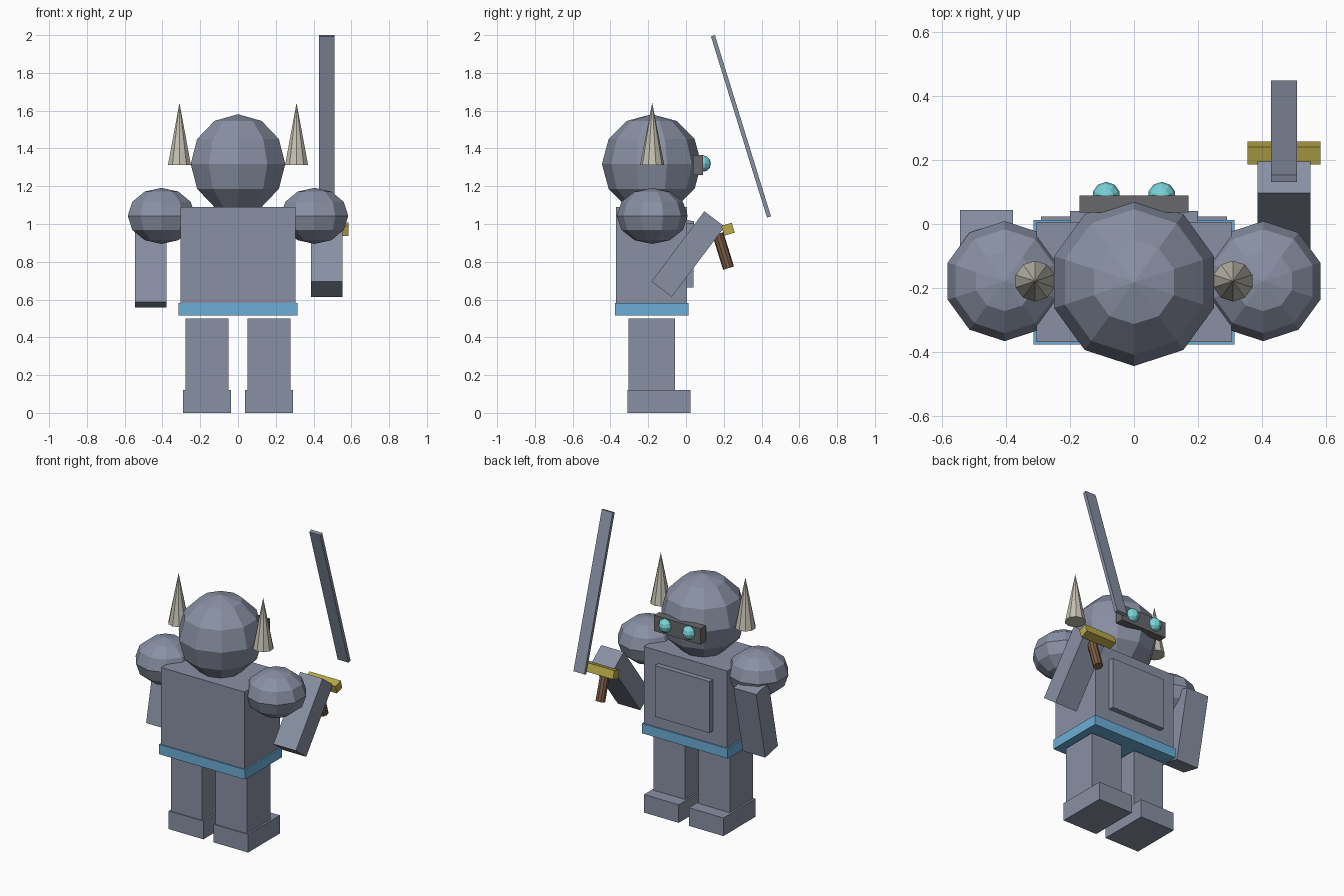
import bpy
from math import radians

cube = bpy.data.objects.get("Cube")
if cube:
    bpy.data.objects.remove(cube, do_unlink=True)


def material(name, rgb):
    mat = bpy.data.materials.new(name)
    mat.use_nodes = True
    color = (*rgb, 1.0)
    mat.diffuse_color = color
    mat.node_tree.nodes["Principled BSDF"].inputs["Base Color"].default_value = color
    return mat


STEEL = material("steel", (0.25, 0.28, 0.37))
BLUE = material("belt blue", (0.15, 0.42, 0.68))
DARK = material("visor grey", (0.14, 0.14, 0.15))
CYAN = material("eye cyan", (0.19, 0.65, 0.69))
BONE = material("horn bone", (0.56, 0.53, 0.45))
GOLD = material("guard gold", (0.50, 0.41, 0.07))
WOOD = material("handle brown", (0.20, 0.11, 0.06))


def finish(name, mat, scale=(1, 1, 1), tilt=0):
    obj = bpy.context.object
    obj.name = name
    obj.scale = scale
    obj.rotation_euler.x = radians(tilt)
    obj.data.materials.append(mat)
    return obj


def box(name, mat, center, size, tilt=0):
    bpy.ops.mesh.primitive_cube_add(size=1, location=center)
    return finish(name, mat, size, tilt)


def ball(name, mat, center, radius, squash=1):
    bpy.ops.mesh.primitive_uv_sphere_add(segments=10, ring_count=6, radius=radius, location=center)
    return finish(name, mat, (1, 1, squash))


MID = -0.182      # depth of the body's centre line
SWORD_TILT = 17.2
HAND_X = 0.47

# Trunk
box("torso", STEEL, (0, MID, 0.835), (0.61, 0.375, 0.51))
box("chest_plate", STEEL, (0, 0.015, 0.835), (0.40, 0.05, 0.34))
box("belt", BLUE, (0, MID, 0.548), (0.63, 0.39, 0.065))

# Head
ball("head", STEEL, (0, MID, 1.318), 0.263)
box("visor", DARK, (0, 0.063, 1.313), (0.34, 0.054, 0.105))

# Paired parts
for side, s in (("left", 1), ("right", -1)):
    ball(side + "_shoulder", STEEL, (s * 0.405, MID + 0.003, 1.043), 0.188, 0.79)
    ball(side + "_eye", CYAN, (s * 0.087, 0.088, 1.32), 0.044)
    box(side + "_leg", STEEL, (s * 0.164, MID, 0.3), (0.23, 0.245, 0.4))
    box(side + "_foot", STEEL, (s * 0.164, -0.143, 0.06), (0.254, 0.333, 0.12))
    bpy.ops.mesh.primitive_cone_add(vertices=10, radius1=0.064, depth=0.33,
                                    location=(s * 0.31, MID + 0.003, 1.477))
    finish(side + "_horn", BONE)

# Arms
box("right_arm", STEEL, (-0.462, -0.07, 0.80), (0.165, 0.135, 0.465), -12)
box("left_arm", STEEL, (HAND_X, 0.011, 0.841), (0.165, 0.135, 0.465), -37)

# Sword
box("sword_blade", STEEL, (HAND_X, 0.291, 1.517), (0.08, 0.022, 1.004), SWORD_TILT)
box("sword_guard", GOLD, (HAND_X, 0.222, 0.972), (0.228, 0.058, 0.055), SWORD_TILT)
bpy.ops.mesh.primitive_cylinder_add(vertices=10, radius=0.03, depth=0.19,
                                    location=(HAND_X, 0.197, 0.857))
finish("sword_handle", WOOD, tilt=SWORD_TILT)
